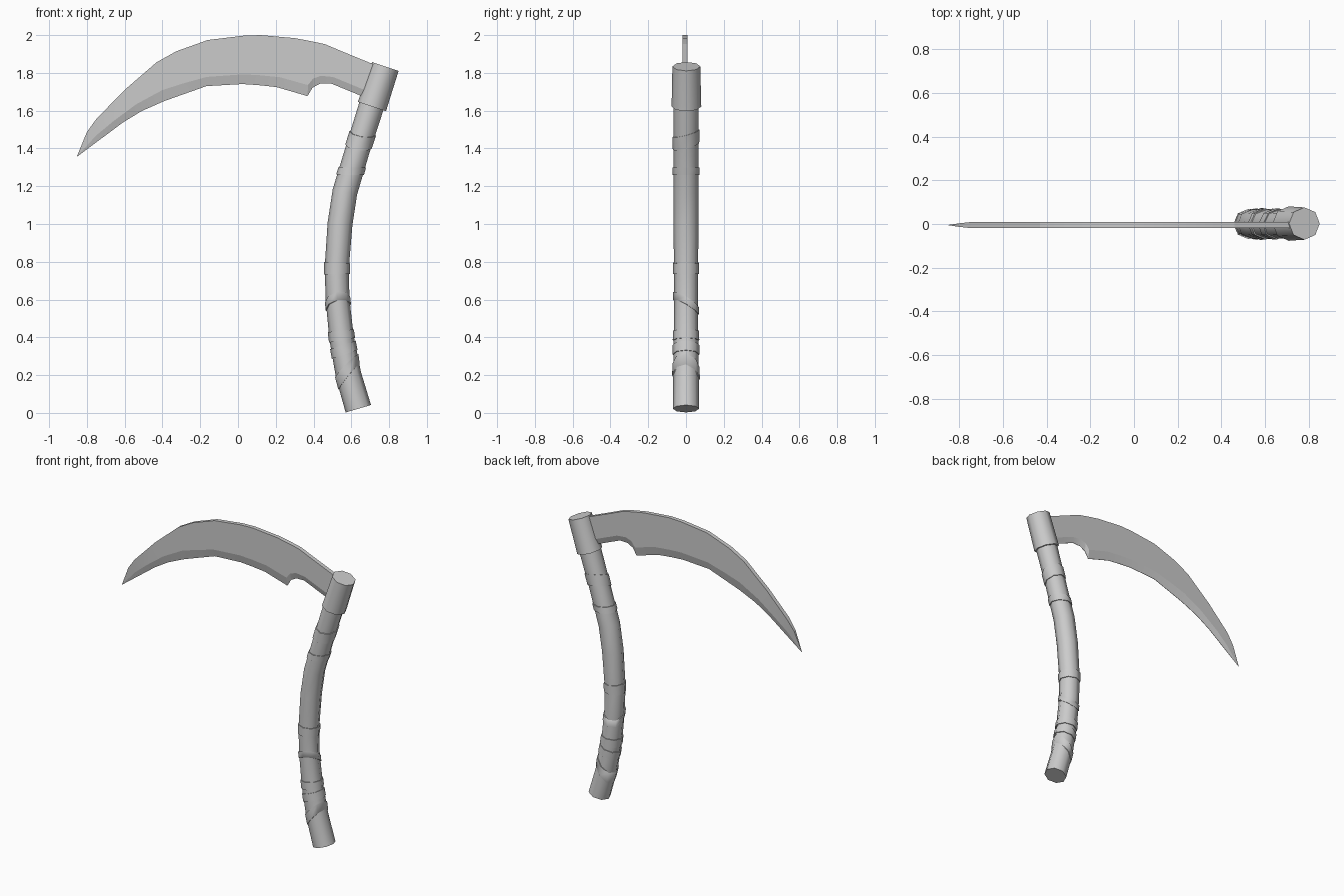
import bpy, bmesh, math
from mathutils import Vector

cube = bpy.data.objects.get("Cube")
if cube:
    bpy.data.objects.remove(cube, do_unlink=True)

grey = bpy.data.materials.new("plain grey")
grey.use_nodes = True
grey.diffuse_color = (0.6, 0.6, 0.6, 1)
grey.node_tree.nodes["Principled BSDF"].inputs["Base Color"].default_value = (0.6, 0.6, 0.6, 1)

SIDES = 8


def finish(name, bm, angle):
    bmesh.ops.recalc_face_normals(bm, faces=bm.faces)
    mesh = bpy.data.meshes.new(name)
    bm.to_mesh(mesh)
    bm.free()
    mesh.materials.append(grey)
    obj = bpy.data.objects.new(name, mesh)
    bpy.context.collection.objects.link(obj)
    bpy.ops.object.select_all(action='DESELECT')
    obj.select_set(True)
    bpy.context.view_layer.objects.active = obj
    bpy.ops.object.shade_smooth_by_angle(angle=math.radians(angle))
    return obj


def tube(name, rings):
    """Closed tube; each ring is (centre, axis, radius, tilt along x, tilt along y)."""
    bm = bmesh.new()
    loops = []
    for centre, axis, radius, tilt_x, tilt_y in rings:
        across = Vector((axis.z, 0, -axis.x))
        loop = []
        for k in range(SIDES):
            a = math.tau * k / SIDES
            c, s = math.cos(a), math.sin(a)
            co = centre + radius * (across * c + Vector((0, s, 0)))
            loop.append(bm.verts.new(co + axis * (tilt_x * c + tilt_y * s)))
        loops.append(loop)
    for low, high in zip(loops, loops[1:]):
        for k in range(SIDES):
            j = (k + 1) % SIDES
            bm.faces.new((low[k], low[j], high[j], high[k]))
    bm.faces.new(loops[0])
    bm.faces.new(loops[-1])
    return finish(name, bm, 60)


# Curved handle: x, z, radius
path = [(.637, .022, .07), (.585, .2, .068), (.548, .4, .065), (.527, .6, .063),
        (.523, .77, .064), (.54, 1.0, .066), (.566, 1.17, .066), (.635, 1.4, .065),
        (.705, 1.62, .067), (.74, 1.73, .067)]


def along(z):
    """Centre, axis and radius of the handle at a height."""
    for a, b in zip(path, path[1:]):
        if z <= b[1]:
            break
    t = (z - a[1]) / (b[1] - a[1])
    x = a[0] + t * (b[0] - a[0])
    axis = Vector((b[0] - a[0], 0, b[1] - a[1])).normalized()
    return Vector((x, 0, z)), axis, a[2] + t * (b[2] - a[2])


rings = []
for i, (x, z, r) in enumerate(path):
    before, after = path[max(i - 1, 0)], path[min(i + 1, len(path) - 1)]
    axis = Vector((after[0] - before[0], 0, after[1] - before[1])).normalized()
    rings.append((Vector((x, 0, z)), axis, r, 0, 0))
tube("handle", rings)

# Wrapped bands: low z, high z, tilt along x, tilt along y
bands = [(.19, .25, .05, -.01), (.31, .36, .01, 0), (.385, .435, 0, 0),
         (.56, .6, .01, -.04), (.735, .795, 0, 0), (1.26, 1.3, .02, 0),
         (1.41, 1.48, .01, .02)]
for n, (low, high, tx, ty) in enumerate(bands):
    ends = []
    for z in (low, high):
        centre, axis, r = along(z)
        ends.append((centre, axis, r + .005, tx, ty))
    tube(f"handle_wrap_{n + 1}", ends)

# Collar that holds the blade
top, bottom = Vector((.78, .002, 1.834)), Vector((.709, .002, 1.622))
axis = (top - bottom).normalized()
tube("collar", [(bottom, axis, .079, 0, 0), (bottom + axis * .02, axis, .078, 0, 0),
                (top, axis, .074, 0, 0)])

# Blade: back edge and cutting edge as x, z from tip to collar
back = [(-.8, 1.487), (-.75, 1.556), (-.6, 1.71), (-.43, 1.857), (-.325, 1.915),
        (-.16, 1.974), (.03, 1.997), (.12, 2), (.3, 1.984), (.38, 1.969),
        (.41, 1.963), (.46, 1.952), (.56, 1.91), (.75, 1.832)]
edge = [(-.72, 1.455), (-.61, 1.537), (-.51, 1.598), (-.39, 1.651), (-.28, 1.69),
        (-.167, 1.73), (.024, 1.741), (.11, 1.735), (.204, 1.725), (.368, 1.677),
        (.395, 1.722), (.435, 1.743), (.49, 1.745), (.665, 1.673)]
HALF, MID_Y = .0135, -.005

bm = bmesh.new()
tip = bm.verts.new((-.854, MID_Y, 1.355))
sections = []
for i, (b, e) in enumerate(zip(back, edge)):
    bevel = .2 + .2 * max(0, 1 - i / 5)
    mid = Vector(e).lerp(Vector(b), bevel)
    half = HALF * min(1, .6 + .4 * i)
    points = [(b, half), (mid, half), (e, .001), (e, -.001), (mid, -half), (b, -half)]
    sections.append([bm.verts.new((p[0], MID_Y + y, p[1])) for p, y in points])
for k in range(6):
    j = (k + 1) % 6
    bm.faces.new((tip, sections[0][k], sections[0][j]))
    for s, t in zip(sections, sections[1:]):
        bm.faces.new((s[k], t[k], t[j], s[j]))
bm.faces.new(sections[-1])
finish("blade", bm, 10)
